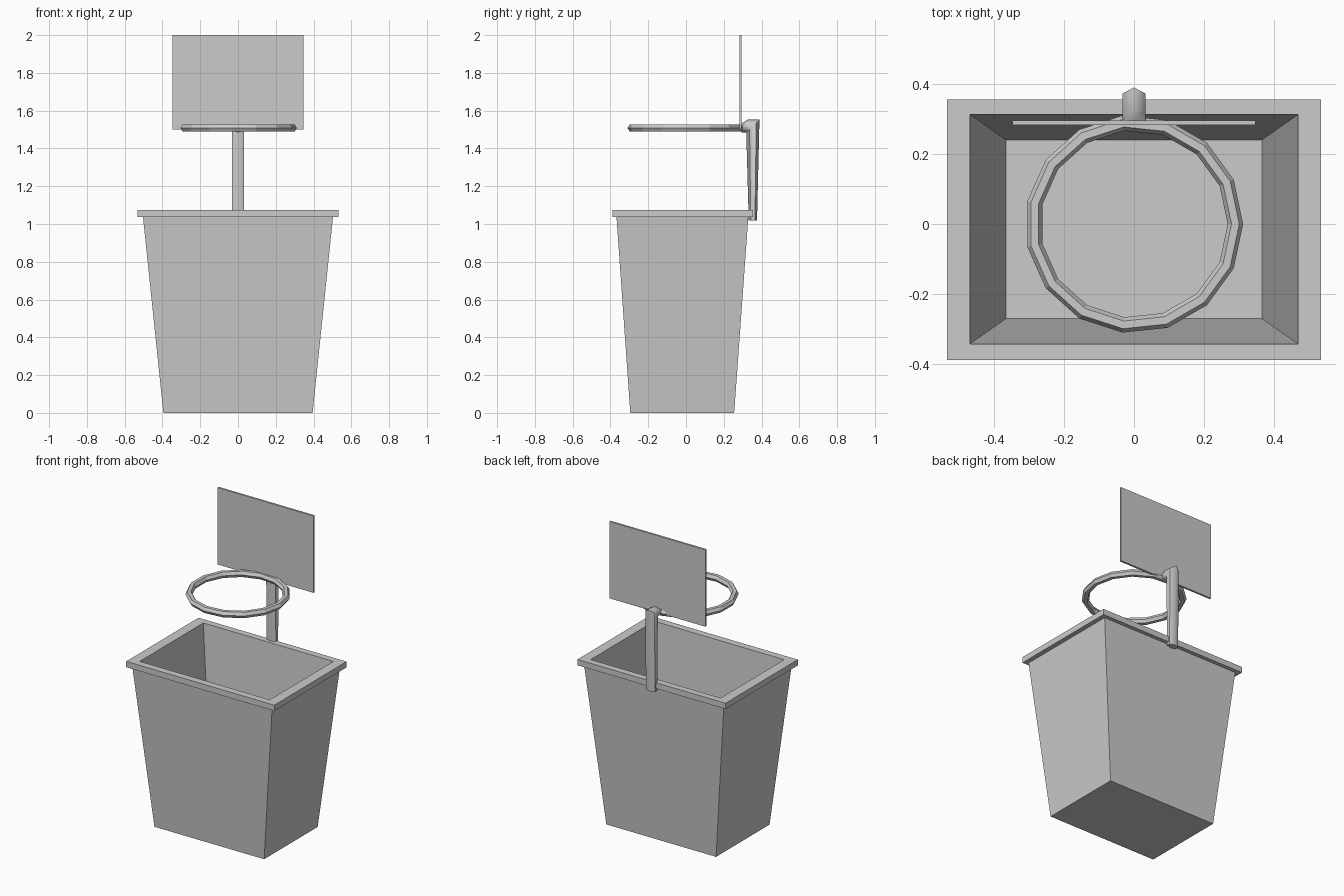
import bpy, bmesh
from math import cos, sin, tau

cube = bpy.data.objects.get("Cube")
if cube:
    bpy.data.objects.remove(cube, do_unlink=True)

grey = bpy.data.materials.new("plain_grey")
grey.use_nodes = True
colour = (0.6, 0.6, 0.6, 1)
grey.diffuse_color = colour
grey.node_tree.nodes["Principled BSDF"].inputs["Base Color"].default_value = colour


def loft(name, rings, closed=False, smooth=False):
    """Skin a list of equal-length point rings; cap the ends or join them."""
    bm = bmesh.new()
    loops = [[bm.verts.new(p) for p in ring] for ring in rings]
    pairs = list(zip(loops, loops[1:]))
    if closed:
        pairs.append((loops[-1], loops[0]))
    else:
        bm.faces.new(loops[0])
        bm.faces.new(loops[-1])
    for a, b in pairs:
        n = len(a)
        for i in range(n):
            j = (i + 1) % n
            bm.faces.new((a[i], a[j], b[j], b[i]))
    bmesh.ops.recalc_face_normals(bm, faces=bm.faces)
    for f in bm.faces:
        f.smooth = smooth
    mesh = bpy.data.meshes.new(name)
    bm.to_mesh(mesh)
    bm.free()
    mesh.materials.append(grey)
    obj = bpy.data.objects.new(name, mesh)
    bpy.context.collection.objects.link(obj)
    return obj


def rect(x, front, back, z):
    return [(-x, front, z), (x, front, z), (x, back, z), (-x, back, z)]


# Tapered bin: outside, overhanging rim, inside walls, floor
loft("bin", [
    rect(0.395, -0.295, 0.255, 0),
    rect(0.503, -0.368, 0.33, 1.037),
    rect(0.533, -0.388, 0.355, 1.037),
    rect(0.533, -0.388, 0.355, 1.075),
    rect(0.468, -0.342, 0.312, 1.075),
    rect(0.365, -0.27, 0.24, 0.06),
])

# Thin upright backboard
loft("backboard", [rect(0.346, 0.282, 0.295, 1.5), rect(0.346, 0.282, 0.295, 2.0)])

# Hoop: fifteen segments, hexagonal section
SEG, SIDES = 15, 6
hoop = []
for s in range(SEG):
    a = tau * s / SEG
    ring = []
    for k in range(SIDES):
        t = tau * k / SIDES
        r = 0.289 + 0.022 * cos(t)
        ring.append((r * cos(a), r * sin(a), 1.508 + 0.022 * sin(t)))
    hoop.append(ring)
loft("hoop", hoop, closed=True)


# Bent support pole: each section gives its centre and its slanted half-depth
def section(y, z, dy, dz):
    return [(0.038 * sin(tau * k / 6), y + dy * cos(tau * k / 6), z + dz * cos(tau * k / 6))
            for k in range(6)]


pole = loft("support_pole", [
    section(0.293, 1.508, 0, 0.024),
    section(0.322, 1.518, 0.004, 0.034),
    section(0.354, 1.518, 0.035, 0.034),
    section(0.354, 1.018, 0.022, 0),
], smooth=True)

# Smooth the pole sides, keeping the bend and ends crisp
bpy.ops.object.select_all(action="DESELECT")
pole.select_set(True)
bpy.context.view_layer.objects.active = pole
bpy.ops.object.shade_smooth_by_angle(angle=1.1)
